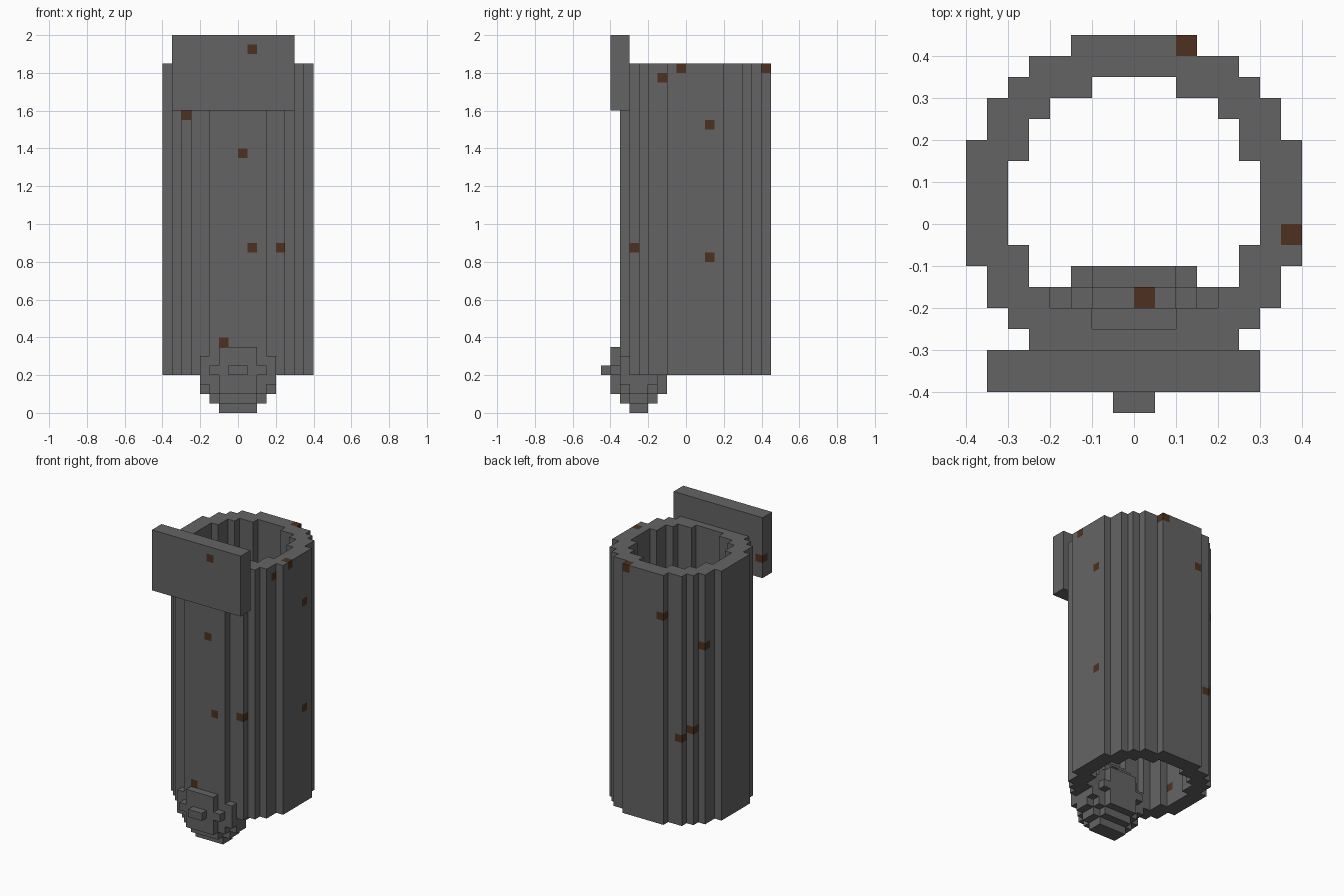
import bpy, bmesh
from mathutils import Vector

if "Cube" in bpy.data.objects:
    bpy.data.objects.remove(bpy.data.objects["Cube"])

U = 0.05  # size of one building block


def material(name, rgb):
    m = bpy.data.materials.new(name)
    m.diffuse_color = (*rgb, 1)
    m.use_nodes = True
    m.node_tree.nodes["Principled BSDF"].inputs["Base Color"].default_value = m.diffuse_color
    return m


METAL = material("dark grey metal", (0.127, 0.127, 0.130))
RUST = material("brown rust", (0.075, 0.031, 0.014))


def cell(p):
    """Block index that holds a point."""
    return tuple(int((c / U) // 1) for c in p)


def box(x0, x1, y0, y1, z0, z1):
    """All blocks inside a box."""
    spans = [range(round(a / U), round(b / U)) for a, b in ((x0, x1), (y0, y1), (z0, z1))]
    return {(i, j, k) for i in spans[0] for j in spans[1] for k in spans[2]}


def build(name, cells, rust_points):
    """Skin a set of blocks with their exposed faces; rusty blocks are brown."""
    rusty = {cell(p) for p in rust_points}
    bm = bmesh.new()
    verts = {}
    for c in sorted(cells):
        for axis in range(3):
            for side in (0, 1):
                near = list(c)
                near[axis] += 2 * side - 1
                if tuple(near) in cells:
                    continue
                a, b = (axis + 1) % 3, (axis + 2) % 3
                loop = []
                for s, t in ((0, 0), (1, 0), (1, 1), (0, 1)):
                    q = list(c)
                    q[axis] += side
                    q[a] += s
                    q[b] += t
                    q = tuple(q)
                    if q not in verts:
                        verts[q] = bm.verts.new(Vector(q) * U)
                    loop.append(verts[q])
                face = bm.faces.new(loop if side else loop[::-1])
                face.material_index = int(c in rusty)
    mesh = bpy.data.meshes.new(name)
    bm.to_mesh(mesh)
    bm.free()
    mesh.materials.append(METAL)
    mesh.materials.append(RUST)
    obj = bpy.data.objects.new(name, mesh)
    bpy.context.collection.objects.link(obj)
    return obj


# Hollow round tube: rows of (y start, y end, half width)
OUTER = [(-.35, -.30, .15), (-.30, -.25, .25), (-.25, -.20, .30), (-.20, -.10, .35),
         (-.10, .20, .40), (.20, .30, .35), (.30, .35, .30), (.35, .40, .25), (.40, .45, .15)]
INNER = [(-.25, -.20, .10), (-.20, -.15, .20), (-.15, -.05, .25), (-.05, .15, .30),
         (.15, .25, .25), (.25, .30, .20), (.30, .35, .10)]


def disc(rows):
    return set().union(*(box(-w, w, a, b, .20, 1.85) for a, b, w in rows))


build("tube", disc(OUTER) - disc(INNER), [
    (-.275, -.225, 1.575), (.025, -.325, 1.375), (.075, -.325, .875), (.225, -.275, .875),
    (-.075, -.325, .375), (.325, -.125, 1.775), (.375, -.025, 1.825), (.125, .425, 1.825),
    (.375, .125, 1.525), (.375, .125, .825), (-.125, .425, 1.575), (-.325, .275, 1.375),
    (-.275, .325, .825), (-.225, .375, .775), (-.325, -.025, .325)])

# Upright plate at the top front
build("front_plate", box(-.35, .30, -.40, -.30, 1.60, 2.00),
      [(.075, -.375, 1.925), (-.325, -.325, 1.725)])

# Rounded knob at the bottom: (half x, half y, half z) boxes about its centre
KNOB = [(.10, .15, .125), (.15, .15, .025), (.10, .10, .175), (.15, .10, .125),
        (.20, .10, .075), (.10, .05, .225), (.15, .05, .175), (.20, .05, .125)]
knob = set().union(*(box(-x, x, -.25 - y, -.25 + y, .225 - z, .225 + z) for x, y, z in KNOB))
knob |= box(-.05, .05, -.45, -.40, .20, .25)  # nub on the knob
build("knob", knob, [(.025, -.175, .375)])
